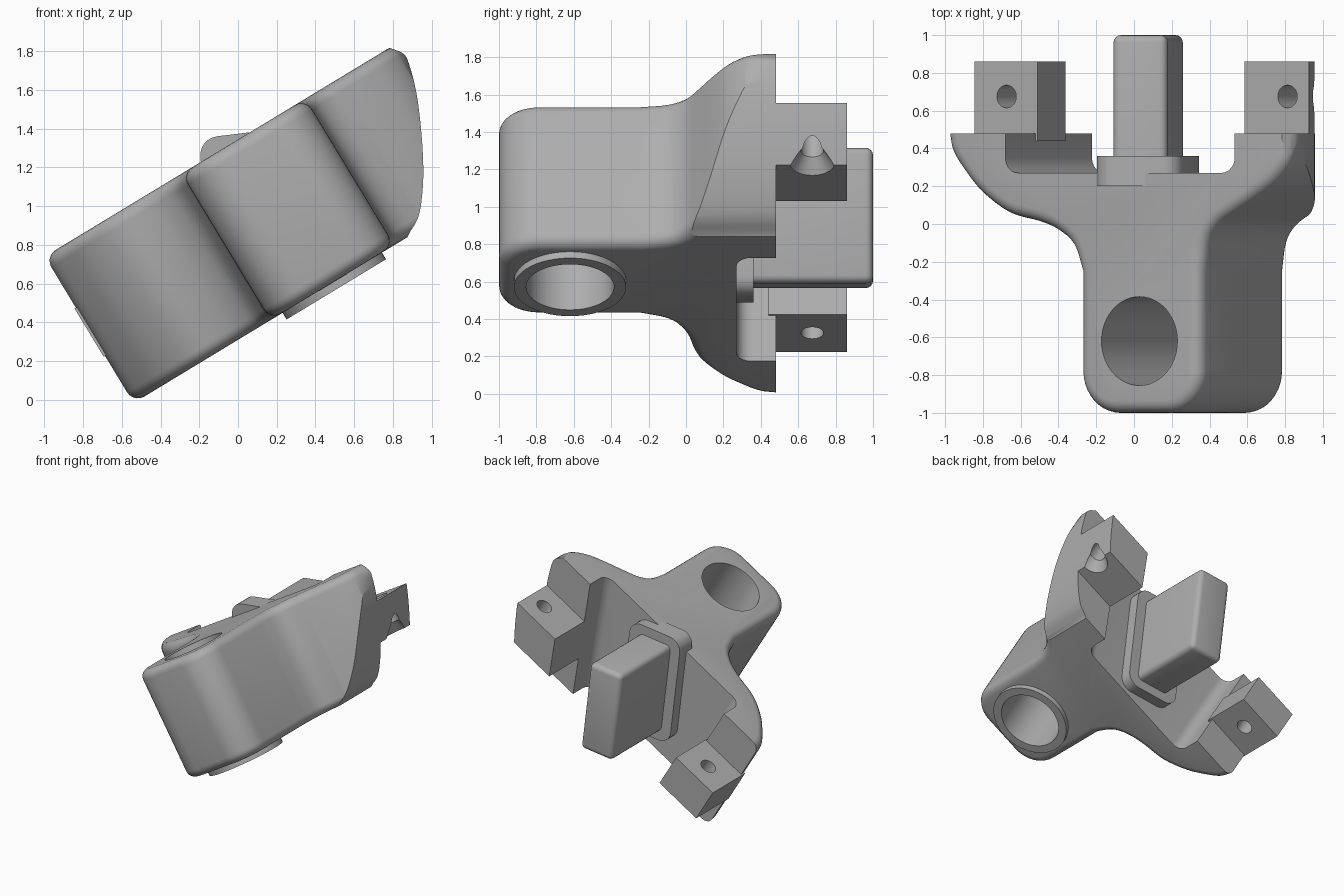
import bpy, bmesh, math
from mathutils import Matrix, Vector

if "Cube" in bpy.data.objects:
    bpy.data.objects.remove(bpy.data.objects["Cube"])

TILT = Matrix.Rotation(math.radians(-31.2), 4, 'Y')   # whole bracket leans
LOW, HIGH, BACK = 0.265, 1.15, 0.48

grey = bpy.data.materials.new("plain_grey")
grey.use_nodes = True
grey.diffuse_color = (0.42, 0.42, 0.42, 1)
grey.node_tree.nodes["Principled BSDF"].inputs["Base Color"].default_value = (0.42, 0.42, 0.42, 1)


def finish(name, bm, matrix=TILT):
    bmesh.ops.recalc_face_normals(bm, faces=bm.faces)
    mesh = bpy.data.meshes.new(name)
    bm.to_mesh(mesh)
    bm.free()
    mesh.transform(matrix)
    mesh.materials.append(grey)
    obj = bpy.data.objects.new(name, mesh)
    bpy.context.collection.objects.link(obj)
    return obj


def prism(pts, lo, hi, along_y=False):
    """Extrude a flat outline along local z, or along y."""
    bm = bmesh.new()
    place = (lambda a, b, h: (a, h, b)) if along_y else (lambda a, b, h: (a, b, h))
    bottom = [bm.verts.new(place(a, b, lo)) for a, b in pts]
    top = [bm.verts.new(place(a, b, hi)) for a, b in pts]
    bm.faces.new(bottom)
    bm.faces.new(top)
    for i in range(len(pts)):
        j = (i + 1) % len(pts)
        bm.faces.new((bottom[i], bottom[j], top[j], top[i]))
    bmesh.ops.recalc_face_normals(bm, faces=bm.faces)
    return bm


def round_edges(bm, test, radius, segments=5):
    edges = [e for e in bm.edges if test(e.verts[0].co, e.verts[1].co)]
    bmesh.ops.bevel(bm, geom=edges, offset=radius, segments=segments, profile=0.5,
                    affect='EDGES', clamp_overlap=False)


def spline(pts, steps=4):
    """Smooth curve through the points."""
    p = [Vector(q) for q in pts]
    p = [2 * p[0] - p[1]] + p + [2 * p[-1] - p[-2]]
    out = []
    for a, b, c, d in zip(p, p[1:], p[2:], p[3:]):
        for k in range(steps):
            t = k / steps
            out.append(0.5 * (2 * b + (c - a) * t + (2 * a - 5 * b + 4 * c - d) * t * t
                              + (3 * b - a - 3 * c + d) * t ** 3))
    return [tuple(v) for v in out + [p[-2]]]


def arc(cx, cy, r, start, end, n=10):
    angles = [math.radians(start + (end - start) * i / n) for i in range(n + 1)]
    return [(cx + r * math.cos(a), cy + r * math.sin(a)) for a in angles]


def cylinder(u, y, lo, hi, r1, r2=None):
    bm = bmesh.new()
    bmesh.ops.create_cone(bm, cap_ends=True, segments=48, radius1=r1,
                          radius2=r1 if r2 is None else r2, depth=hi - lo,
                          matrix=Matrix.Translation((u, y, (lo + hi) / 2)))
    return bm


def boolean(obj, bm, operation='DIFFERENCE'):
    tool = finish("cutter", bm)
    tool.hide_render = True
    mod = obj.modifiers.new("cut", 'BOOLEAN')
    mod.operation, mod.object, mod.solver = operation, tool, 'EXACT'
    bpy.context.view_layer.objects.active = obj
    bpy.ops.object.modifier_apply(modifier=mod.name)
    bpy.data.objects.remove(tool)


def slanted_end():
    """Cutter that trims the outer end of the left arm."""
    curve = spline([(1.13, 0.2), (1.19, 0.27), (1.28, 0.32), (1.36, 0.41), (1.44, 0.53),
                    (1.53, 0.70), (1.61, 0.88), (1.655, 1.03), (1.655, 1.09), (1.61, 1.15)], 3)
    return prism(curve + [(1.61, 1.4), (2.2, 1.4), (2.2, 0.1), (1.13, 0.1)], -0.3, 1.2, True)


# T-shaped body: stem in front, two swept arms behind
right_side = spline([(-0.47, BACK), (-0.45, 0.39), (-0.39, 0.3), (-0.27, 0.17), (-0.1, 0.06),
                     (0.08, 0.015), (0.2, -0.03), (0.3, -0.11), (0.355, -0.25)])
left_side = spline([(1.105, -0.25), (1.13, -0.1), (1.19, -0.01), (1.29, 0.055),
                    (1.42, 0.13), (1.54, 0.21), (1.62, 0.3), (1.65, 0.38), (1.665, BACK)])
stem = arc(0.575, -0.78, 0.22, 180, 270) + arc(0.885, -0.78, 0.22, 270, 360)
bm = prism(right_side + stem + left_side, LOW, HIGH)
round_edges(bm, lambda a, b: abs(a.z - b.z) < 0.001 and min(a.y, b.y) < BACK - 0.001, 0.065)
body = finish("body", bm)
boolean(body, slanted_end())

# Channel between the arm tips, with a rounded floor
bm = prism([(-0.1, 0.1), (0.9, 0.1), (1.4, 1.35), (-0.1, 1.35)], 0.27, 1.0, True)
round_edges(bm, lambda a, b: max(a.y, b.y) < 0.3 and abs(a.z - b.z) > 0.5, 0.08)
boolean(body, bm)

# Bore through the stem, with a collar underneath
collar = finish("bore_collar", cylinder(0.73, -0.62, 0.225, 0.4, 0.3))
for part in (body, collar):
    boolean(part, cylinder(0.73, -0.62, 0, 1.5, 0.235))

# Hinge blocks behind the arm tips, each with a pin hole
outlines = {"right_block": [(-0.478, 0.55), (-0.09, 0.55), (-0.09, 0.84), (-0.478, 0.84)],
            "left_block": [(1.08, 0.55), (1.8, 0.55), (1.8, 0.85), (1.2, 0.85)]}
blocks = []
for (name, outline), hole in zip(outlines.items(), (-0.28, 1.465)):
    block = finish(name, prism(outline, 0.44, 0.86, True))
    if name == "left_block":
        boolean(block, slanted_end())
        boolean(block, cylinder(hole, 0.675, 0.54, 0.63, 0.125, 0.06))
    boolean(block, cylinder(hole, 0.675, 0.3, 1.1, 0.06))
    blocks.append(block)


def rounded_bar(name, width, height, y0, y1, radius):
    """Bar running front to back, leaning a little."""
    w, h = width / 2, height / 2
    bm = prism([(-w, -h), (w, -h), (w, h), (-w, h)], y0, y1, True)
    round_edges(bm, lambda a, b: max(a.y, b.y) > y1 - 0.001, radius, 4)
    lean = Matrix.Translation((0.075, 0, 0.94)) @ Matrix.Rotation(math.radians(-7), 4, 'Y')
    return finish(name, bm, lean)


# Tongue at the back and the pad it grows from
tongue = rounded_bar("tongue", 0.29, 0.73, 0.2, 1.0, 0.04)
w, h, r = 0.23, 0.44, 0.1
corners = [(w - r, h - r, 0), (r - w, h - r, 90), (r - w, r - h, 180), (w - r, r - h, 270)]
pad_outline = [p for x, z, a in corners for p in arc(x, z, r, a, a + 90, 6)]
pad = finish("tongue_pad", prism(pad_outline, 0.2, 0.36, True),
             Matrix.Translation((0.075, 0, 0.94)) @ Matrix.Rotation(math.radians(-7), 4, 'Y'))

# Smooth shading with sharp edges kept
bpy.ops.object.select_all(action='DESELECT')
for part in [body, collar, tongue, pad] + blocks:
    part.select_set(True)
bpy.context.view_layer.objects.active = body
bpy.ops.object.shade_smooth_by_angle(angle=math.radians(30))
